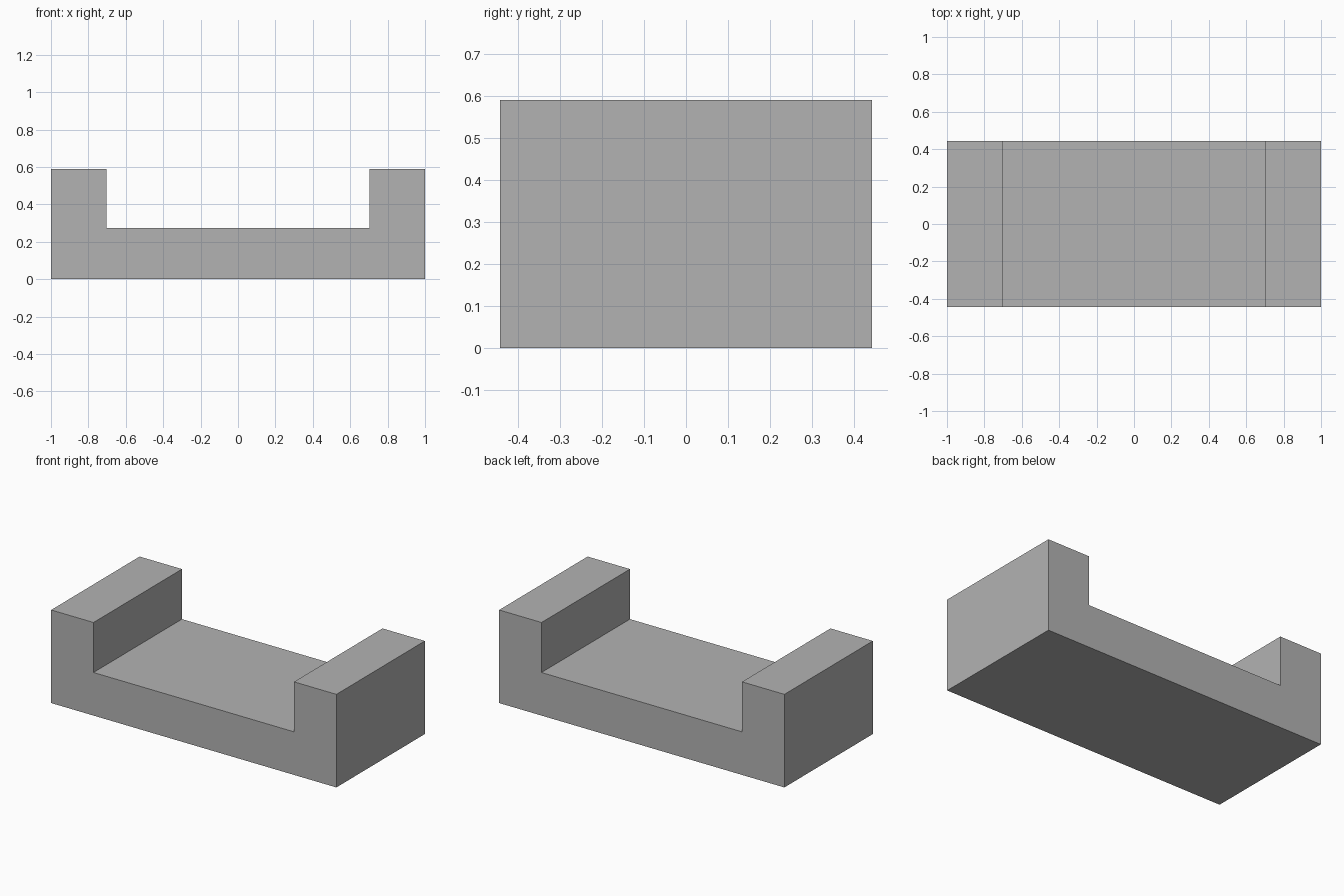
import bpy
import bmesh

cube = bpy.data.objects.get("Cube")
if cube:
    bpy.data.objects.remove(cube, do_unlink=True)

HALF_X, HALF_Y, HEIGHT = 1.0, 0.443, 0.59
INNER_X, FLOOR_Z = 0.703, 0.273

# Plain grey material
grey = bpy.data.materials.new("plain_grey")
grey.use_nodes = True
colour = (0.45, 0.45, 0.45, 1.0)
grey.diffuse_color = colour
bsdf = next(n for n in grey.node_tree.nodes if n.type == "BSDF_PRINCIPLED")
bsdf.inputs["Base Color"].default_value = colour

# U-shaped profile: right half, then its mirror
half = [(HALF_X, 0), (HALF_X, HEIGHT), (INNER_X, HEIGHT), (INNER_X, FLOOR_Z)]
profile = half + [(-x, z) for x, z in reversed(half)]

# Extrude the profile from front to back
bm = bmesh.new()
front = bm.faces.new([bm.verts.new((x, -HALF_Y, z)) for x, z in profile])
result = bmesh.ops.extrude_face_region(bm, geom=[front], use_keep_orig=True)
back = [v for v in result["geom"] if isinstance(v, bmesh.types.BMVert)]
bmesh.ops.translate(bm, verts=back, vec=(0, 2 * HALF_Y, 0))
bmesh.ops.recalc_face_normals(bm, faces=bm.faces)

mesh = bpy.data.meshes.new("channel_block")
bm.to_mesh(mesh)
bm.free()
mesh.materials.append(grey)
block = bpy.data.objects.new("channel_block", mesh)
bpy.context.collection.objects.link(block)
